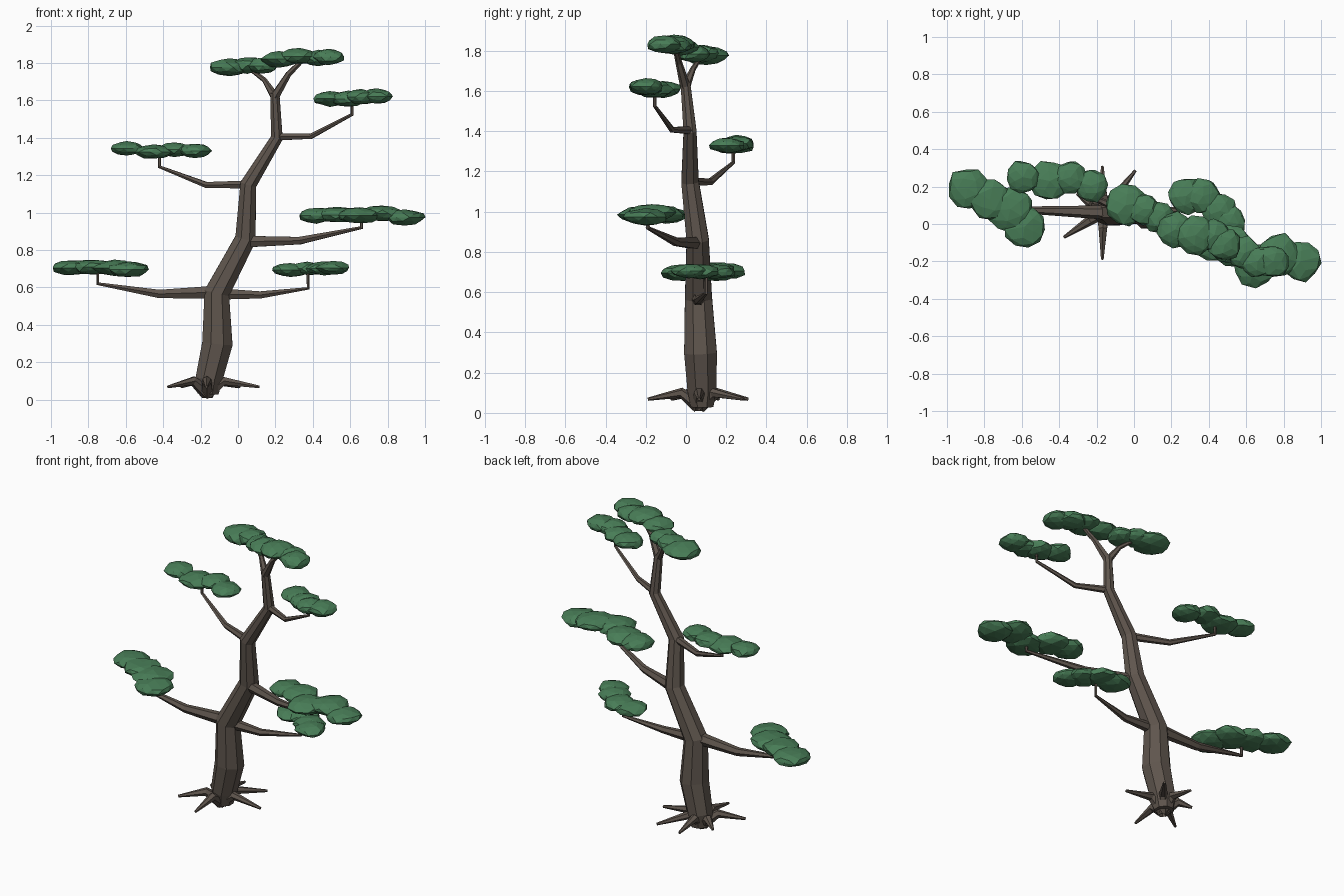
import bpy, bmesh, math, random
from mathutils import Vector

random.seed(4)


def material(name, rgb):
    m = bpy.data.materials.new(name)
    m.diffuse_color = (*rgb, 1)
    return m


bark = material("bark", (0.115, 0.092, 0.075))
green = material("foliage", (0.065, 0.205, 0.095))


def finish(bm, name, mat):
    me = bpy.data.meshes.new(name)
    bm.to_mesh(me)
    bm.free()
    me.materials.append(mat)
    ob = bpy.data.objects.new(name, me)
    bpy.context.collection.objects.link(ob)
    return ob


def tube(name, path, sides):
    """Faceted tapered tube through (x, y, z, radius) points."""
    bm = bmesh.new()
    pts = [Vector(p[:3]) for p in path]
    rings, side = [], None
    for i, p in enumerate(pts):
        a = (p - pts[i - 1]).normalized() if i else Vector()
        b = (pts[i + 1] - p).normalized() if i < len(pts) - 1 else Vector()
        t = (a + b).normalized()
        if side is None:
            side = Vector((1, 0, 0)) if abs(t.x) < 0.6 else Vector((0, 0, 1))
        side = (side - t * side.dot(t)).normalized()
        up = t.cross(side)
        r = path[i][3]
        rings.append([bm.verts.new(p + r * (math.cos(k) * side + math.sin(k) * up))
                      for k in (2 * math.pi * (j + 0.5) / sides for j in range(sides))])
    for lo, hi in zip(rings, rings[1:]):
        for j in range(sides):
            k = (j + 1) % sides
            bm.faces.new((lo[j], lo[k], hi[k], hi[j]))
    bm.faces.new(rings[0][::-1])
    bm.faces.new(rings[-1])
    return finish(bm, name, bark)


def pad(name, z, blobs, thick=0.042):
    """Flat foliage pad made of overlapping squashed blobs (x, y, radius, dz)."""
    bm = bmesh.new()
    for x, y, r, dz in blobs:
        turn = random.uniform(0, math.pi)
        c, s = math.cos(turn), math.sin(turn)
        for v in bmesh.ops.create_icosphere(bm, subdivisions=2, radius=1)["verts"]:
            d = v.co * random.uniform(0.9, 1.08)
            v.co = (x + r * (c * d.x - s * d.y), y + r * (s * d.x + c * d.y),
                    z + dz + thick * d.z)
    return finish(bm, name, green)


# Trunk
tube("trunk", [(-0.16, 0.08, 0.03, 0.06), (-0.155, 0.08, 0.11, 0.078),
               (-0.11, 0.072, 0.3, 0.088), (-0.113, 0.062, 0.57, 0.073),
               (0.04, 0.058, 0.86, 0.06), (0.055, 0.02, 1.15, 0.047),
               (0.208, 0.02, 1.4, 0.035), (0.197, -0.003, 1.64, 0.026)], 8)
tube("crown_fork_right", [(0.197, -0.003, 1.62, 0.026), (0.27, -0.035, 1.74, 0.017),
                          (0.35, -0.055, 1.82, 0.012)], 6)
tube("crown_fork_left", [(0.197, -0.003, 1.62, 0.024), (0.14, 0.035, 1.71, 0.014),
                         (0.06, 0.075, 1.77, 0.01)], 6)

# Side branches with upturned tips
branches = {
    "branch_low_left": [(-0.11, 0.06, 0.575, 0.04), (-0.42, 0.07, 0.565, 0.026),
                        (-0.75, 0.08, 0.62, 0.011), (-0.75, 0.08, 0.69, 0.009)],
    "branch_low_right": [(-0.11, 0.06, 0.565, 0.035), (0.12, 0.06, 0.56, 0.022),
                         (0.375, 0.1, 0.595, 0.01), (0.375, 0.1, 0.69, 0.009)],
    "branch_mid_right": [(0.05, 0.05, 0.845, 0.035), (0.33, -0.05, 0.85, 0.023),
                         (0.66, -0.19, 0.92, 0.011), (0.66, -0.19, 0.98, 0.009)],
    "branch_upper_left": [(0.06, 0.02, 1.15, 0.025), (-0.17, 0.12, 1.148, 0.018),
                          (-0.42, 0.235, 1.245, 0.01), (-0.42, 0.235, 1.32, 0.009)],
    "branch_upper_right": [(0.208, 0.02, 1.405, 0.022), (0.39, -0.07, 1.408, 0.016),
                           (0.61, -0.155, 1.525, 0.01), (0.61, -0.155, 1.6, 0.009)],
}
for name, path in branches.items():
    tube(name, path, 6)

# Spreading roots
for i, (deg, reach) in enumerate([(0, 0.28), (52, 0.28), (91, 0.245),
                                  (145, 0.17), (213, 0.25), (269, 0.255)]):
    dx, dy = math.cos(math.radians(deg)), math.sin(math.radians(deg))
    tube(f"root_{i + 1}", [(-0.165 + d * dx, 0.065 + d * dy, z, r) for d, z, r in
                           ((0.0, 0.035, 0.038), (0.09, 0.1, 0.026), (reach, 0.068, 0.008))], 6)

# Foliage pads
pad("foliage_low_left", 0.7, [(-0.89, 0.19, 0.11, 0.005), (-0.77, 0.13, 0.115, 0.008),
                              (-0.66, 0.08, 0.125, 0.005), (-0.585, -0.015, 0.11, -0.004)])
pad("foliage_low_right", 0.7, [(0.28, 0.15, 0.1, -0.008), (0.37, 0.15, 0.095, 0.0),
                               (0.46, 0.07, 0.095, 0.002), (0.51, 0.01, 0.09, 0.005)], 0.036)
pad("foliage_mid_right", 0.985, [(0.42, -0.1, 0.1, 0.0), (0.53, -0.12, 0.11, 0.002),
                                 (0.65, -0.22, 0.12, 0.0), (0.77, -0.17, 0.12, 0.01),
                                 (0.89, -0.2, 0.11, -0.01)])
pad("foliage_upper_left", 1.33, [(-0.595, 0.25, 0.09, 0.012), (-0.45, 0.23, 0.11, -0.006),
                                 (-0.34, 0.25, 0.09, 0.008), (-0.23, 0.205, 0.09, 0.0)], 0.038)
pad("foliage_upper_right", 1.61, [(0.49, -0.115, 0.09, 0.0), (0.59, -0.155, 0.09, -0.002),
                                  (0.66, -0.2, 0.085, 0.008), (0.745, -0.2, 0.088, 0.012)], 0.042)
pad("foliage_crown_left", 1.785, [(-0.045, 0.1, 0.115, -0.008), (0.05, 0.08, 0.085, 0.002),
                                  (0.13, 0.035, 0.085, 0.0)], 0.045)
pad("foliage_crown_right", 1.825, [(0.22, -0.03, 0.095, -0.005), (0.33, -0.06, 0.105, 0.01),
                                   (0.43, -0.06, 0.09, 0.0), (0.485, -0.11, 0.09, 0.008)], 0.043)
